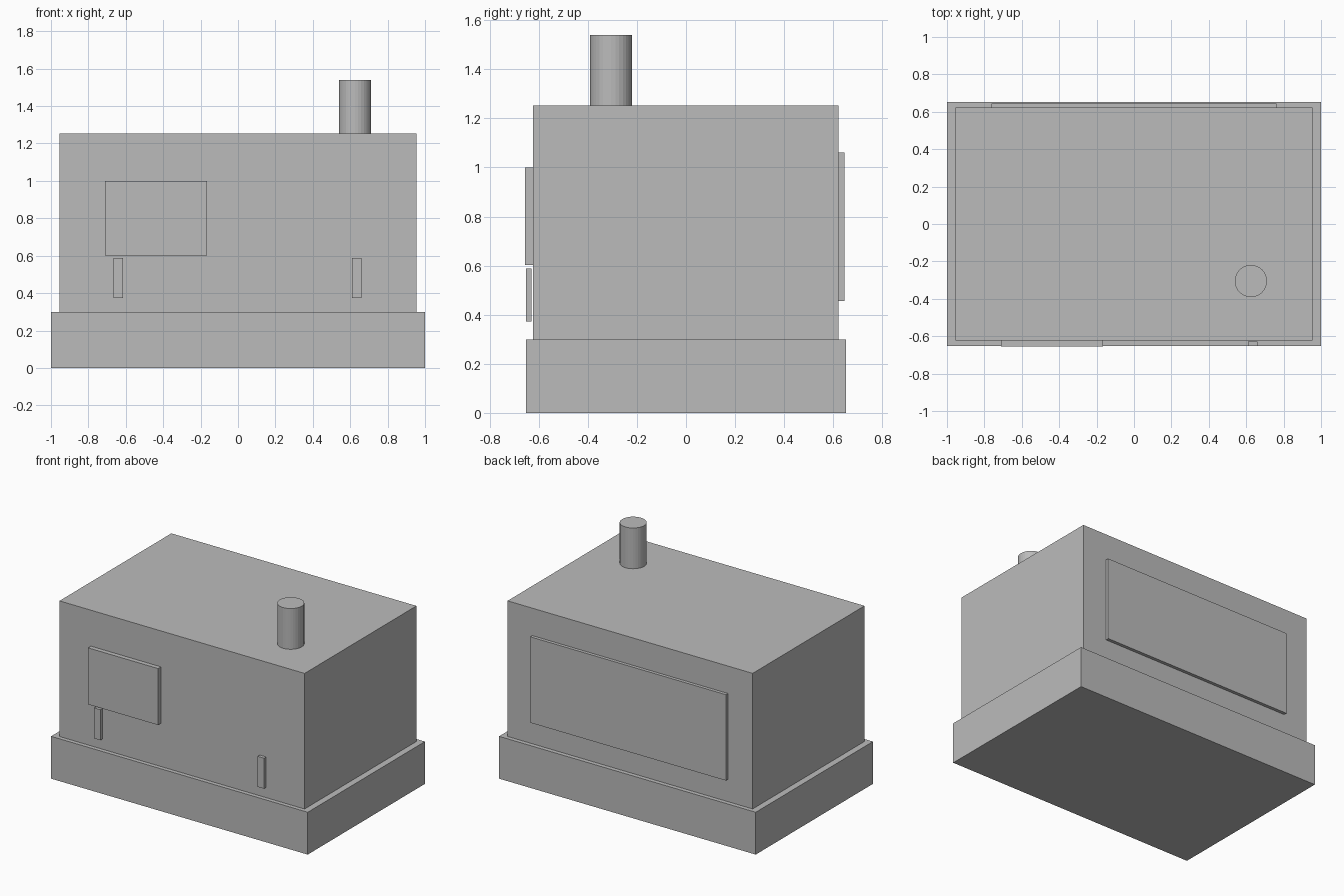
import bpy

cube = bpy.data.objects.get("Cube")
if cube:
    bpy.data.objects.remove(cube, do_unlink=True)

grey = bpy.data.materials.new("plain grey")
grey.use_nodes = True
colour = (0.5, 0.5, 0.5, 1)
grey.diffuse_color = colour
grey.node_tree.nodes["Principled BSDF"].inputs["Base Color"].default_value = colour


def finish(name):
    obj = bpy.context.object
    obj.name = name
    obj.data.materials.append(grey)
    return obj


def box(name, xs, ys, zs):
    """Box spanning the given ranges on each axis."""
    spans = (xs, ys, zs)
    bpy.ops.mesh.primitive_cube_add(size=1, location=[(a + b) / 2 for a, b in spans])
    obj = finish(name)
    obj.scale = [b - a for a, b in spans]
    bpy.ops.object.transform_apply(location=False, rotation=False, scale=True)
    return obj


# Plinth and main housing
box("base", (-1, 1), (-0.652, 0.652), (0, 0.298))
box("housing", (-0.955, 0.955), (-0.623, 0.622), (0.298, 1.253))

# Raised panels on the front and back
box("front_panel", (-0.71, -0.165), (-0.655, -0.623), (0.602, 1.0))
box("back_panel", (-0.762, 0.762), (0.622, 0.645), (0.455, 1.06))

# Upright door handles on the front
for side, x in (("right", -0.64), ("left", 0.635)):
    box(side + "_handle", (x - 0.025, x + 0.025), (-0.652, -0.629), (0.373, 0.588))

# Exhaust pipe on the roof
bpy.ops.mesh.primitive_cylinder_add(vertices=32, radius=0.086, depth=0.287,
                                    location=(0.625, -0.305, 1.3965))
finish("exhaust_pipe")
